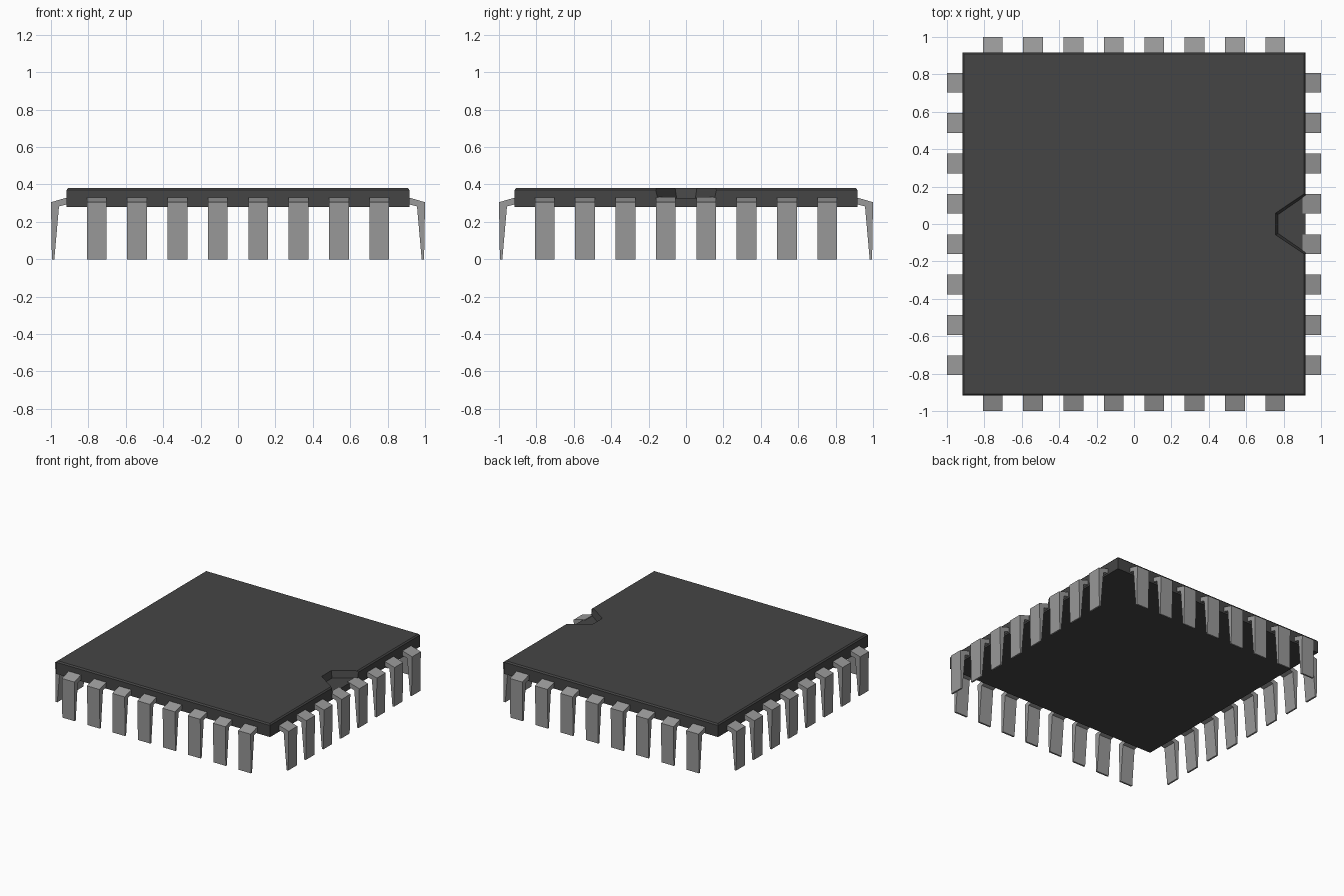
import bpy, bmesh
from math import pi
from mathutils import Matrix

if "Cube" in bpy.data.objects:
    bpy.data.objects.remove(bpy.data.objects["Cube"])


def material(name, v):
    m = bpy.data.materials.new(name)
    m.diffuse_color = (v, v, v, 1)
    m.use_nodes = True
    m.node_tree.nodes["Principled BSDF"].inputs["Base Color"].default_value = m.diffuse_color
    return m


def loft(bm, rings):
    """Closed solid through rings that share a point count."""
    rings = [[bm.verts.new(p) for p in r] for r in rings]
    n = len(rings[0])
    bm.faces.new(rings[0][::-1])
    bm.faces.new(rings[-1])
    for a, b in zip(rings, rings[1:]):
        for i in range(n):
            j = (i + 1) % n
            bm.faces.new((a[i], a[j], b[j], b[i]))


def finish(bm, name, mat=None):
    bmesh.ops.recalc_face_normals(bm, faces=bm.faces[:])
    me = bpy.data.meshes.new(name)
    bm.to_mesh(me)
    bm.free()
    ob = bpy.data.objects.new(name, me)
    bpy.context.collection.objects.link(ob)
    if mat:
        me.materials.append(mat)
    return ob


plastic = material("dark_plastic", 0.06)
metal = material("lead_metal", 0.32)


def square(s, z):
    return [(-s, -s, z), (s, -s, z), (s, s, z), (-s, s, z)]


def notch_ring(inner_x, inner_y, outer_y, z):
    return [(inner_x, -inner_y, z), (0.95, -outer_y, z),
            (0.95, outer_y, z), (inner_x, inner_y, z)]


# Chip body with a slim chamfer round the top
bm = bmesh.new()
loft(bm, [square(0.917, 0.28), square(0.917, 0.37), square(0.908, 0.38)])
body = finish(bm, "chip_body", plastic)

# Orientation notch sunk into the right edge
bm = bmesh.new()
loft(bm, [notch_ring(0.77, 0.05, 0.175, 0.328),
          notch_ring(0.755, 0.06, 0.19, 0.39)])
cutter = finish(bm, "notch_cutter")
cutter.hide_render = True
cut = body.modifiers.new("notch", 'BOOLEAN')
cut.operation = 'DIFFERENCE'
cut.solver = 'EXACT'
cut.object = cutter
bpy.context.view_layer.objects.active = body
bpy.ops.object.modifier_apply(modifier=cut.name)
bpy.data.objects.remove(cutter)

# Bent tapering leads, eight along each side
profile = [(0.90, 0.334), (1.0, 0.305), (0.995, 0.0),
           (0.982, 0.0), (0.957, 0.283), (0.90, 0.297)]
count, first, half_width = 8, -0.755, 0.053
for k, side in enumerate(("right", "back", "left", "front")):
    bm = bmesh.new()
    for i in range(count):
        y = first - 2 * first * i / (count - 1)
        loft(bm, [[(x, y + d, z) for x, z in profile]
                  for d in (-half_width, half_width)])
    bm.transform(Matrix.Rotation(k * pi / 2, 4, 'Z'))
    finish(bm, side + "_leads", metal)
